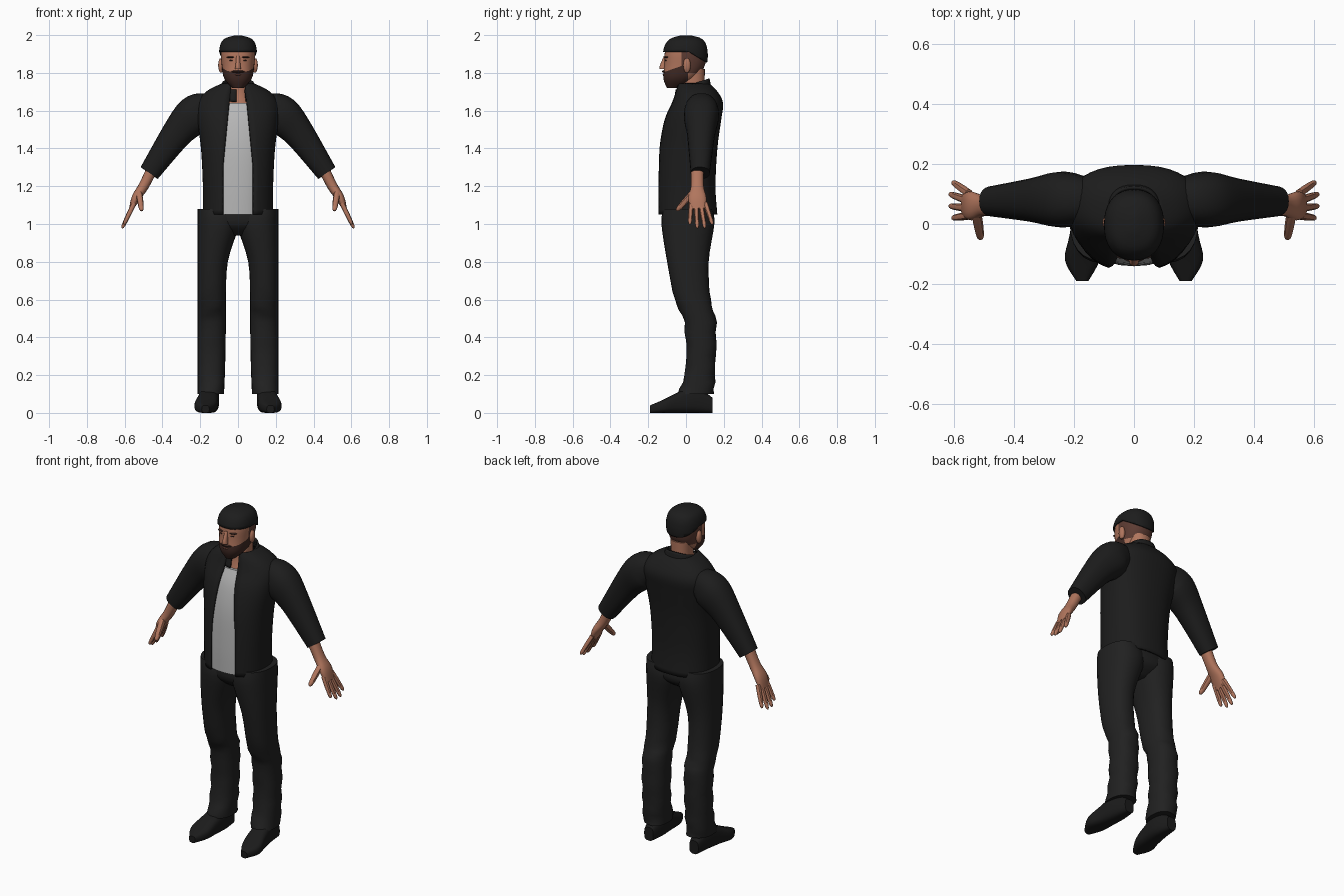
import bpy, bmesh
from math import sin, cos, pi, asin, copysign
from mathutils import Vector

if "Cube" in bpy.data.objects:
    bpy.data.objects.remove(bpy.data.objects["Cube"])


def material(name, *rgb):
    mat = bpy.data.materials.new(name)
    mat.use_nodes = True
    mat.diffuse_color = (*rgb, 1)
    mat.node_tree.nodes["Principled BSDF"].inputs["Base Color"].default_value = (*rgb, 1)
    return mat


SKIN = material("skin", .44, .18, .11)
BEARD = material("beard brown", .05, .022, .017)
STUBBLE = material("shaved hair brown", .11, .045, .033)
HAIR = material("hair black", .012, .012, .012)
JACKET = material("jacket black", .012, .012, .012)
TROUSERS = material("trouser charcoal", .015, .015, .015)
SHOE = material("shoe black", .011, .011, .011)
SHIRT = material("shirt grey", .47, .47, .47)
LIPS = material("lip brown", .2, .07, .05)


def smooth(keys, steps=4):
    """Catmull-Rom interpolation between tuples of ring sizes."""
    result = []
    last = len(keys) - 1
    for i in range(last):
        before, start, end, after = (keys[min(max(j, 0), last)] for j in range(i - 1, i + 3))
        for k in range(steps):
            t = k / steps
            result.append(tuple(
                q + t / 2 * (r - p + t * (2 * p - 5 * q + 4 * r - s + t * (3 * (q - r) + s - p)))
                for p, q, r, s in zip(before, start, end, after)))
    return result + [keys[last]]


def power(value, exponent):
    return copysign(abs(value) ** (2 / exponent), value)


def loop(centre, across, along, exponent=2.3, sides=24):
    """Rounded closed ring spanned by two half-axes."""
    angles = [2 * pi * i / sides for i in range(sides)]
    return [centre + across * power(sin(a), exponent) - along * power(cos(a), exponent) for a in angles]


def upright(keys, outer=None, sides=24):
    """Level rings from (z, half width, front, back), centred or lined up on an outer side."""
    rings = []
    for z, width, front, back in smooth(keys):
        x = outer - width if outer else 0
        rings.append(loop(Vector((x, (front + back) / 2, z)), Vector((width, 0, 0)),
                          Vector((0, (back - front) / 2, 0)), sides=sides))
    return rings


def open_front(keys, tilt=0, flap=0, sides=36):
    """Level rings like upright, but parted at the front by a gap that narrows upwards."""
    rings = []
    for z, width, front, back in smooth(keys):
        gap = min(.08, .08 - (z - 1.3) / 10)
        left, right = (asin((g / width) ** 1.2) for g in (gap, gap * (1 - flap)))
        middle, depth = (front + back) / 2, (back - front) / 2
        ring = []
        for i in range(sides + 1):
            angle = left + (2 * pi - left - right) * i / sides
            y = -depth * power(cos(angle), 2.4)
            ring.append(Vector((width * power(sin(angle), 2.4), middle + y, z + tilt * y)))
        rings.append(ring)
    return rings


def tube(keys, sides=16):
    """Rings along a path of (x, y, z, half depth, half thickness)."""
    path = smooth(keys)
    points = [Vector(key[:3]) for key in path]
    rings = []
    for i, (point, key) in enumerate(zip(points, path)):
        ahead = points[min(i + 1, len(points) - 1)]
        tangent = (ahead - points[max(i - 1, 0)]).normalized()
        side = Vector((0, 1, 0))
        side = (side - tangent * tangent.dot(side)).normalized()
        rings.append(loop(point, side * key[3], tangent.cross(side) * key[4], sides=sides))
    return rings


def finger(root, tip, radius):
    """Tapering tube with a rounded end."""
    root, tip = Vector(root), Vector(tip)
    return tube([(*root.lerp(tip, t), radius * taper, radius * taper)
                 for t, taper in ((0, 1), (.5, .95), (.9, .7), (1, .2))], sides=10)


def blob(centre, size):
    """Ellipsoid made of level rings."""
    angles = [pi * (i / 8 - .5) for i in range(9)]
    return [loop(Vector(centre) + Vector((0, 0, size[2] * sin(a))), Vector((size[0] * cos(a), 0, 0)),
                 Vector((0, size[1] * cos(a), 0)), sides=12) for a in angles[1:-1]]


def make(name, parts, mat, mirror=False, closed=True, thickness=0, edit=None, extra=()):
    bm = bmesh.new()
    for rings in parts:
        rows = [[bm.verts.new(point) for point in ring] for ring in rings]
        count = len(rows[0])
        for low, high in zip(rows, rows[1:]):
            for i in range(count if closed else count - 1):
                j = (i + 1) % count
                bm.faces.new((low[i], low[j], high[j], high[i]))
        if closed:
            bm.faces.new(rows[0])
            bm.faces.new(rows[-1])
    bmesh.ops.recalc_face_normals(bm, faces=bm.faces)
    if edit:
        edit(bm)
    mesh = bpy.data.meshes.new(name)
    bm.to_mesh(mesh)
    bm.free()
    for slot in (mat, *extra):
        mesh.materials.append(slot)
    ob = bpy.data.objects.new(name, mesh)
    bpy.context.collection.objects.link(ob)
    if thickness:
        solid = ob.modifiers.new("thickness", "SOLIDIFY")
        solid.thickness, solid.offset = thickness, 0
    if mirror:
        ob.modifiers.new("mirror", "MIRROR")
    bpy.ops.object.select_all(action="DESELECT")
    ob.select_set(True)
    bpy.context.view_layer.objects.active = ob
    bpy.ops.object.shade_smooth_by_angle(angle=.7)


# Open jacket, with the shirt as the same shape drawn inwards
torso = [(1.05, .18, -.15, .16), (1.2, .18, -.15, .15), (1.4, .19, -.14, .16), (1.55, .21, -.11, .18),
         (1.64, .21, -.07, .19), (1.7, .16, -.05, .16), (1.74, .08, -.04, .12)]
make("jacket_body", [open_front(torso)], JACKET, closed=False, thickness=.012)
make("shirt", [upright([(z, width - .02, front + .01, back - .03) for z, width, front, back in torso[:-2]])], SHIRT)
make("collar", [open_front([(1.68, .1, -.06, .13), (1.74, .08, -.05, .12)], tilt=.35, flap=.8)],
     JACKET, closed=False, thickness=.01)
sleeve = [(.13, 1.62, .07), (.2, 1.6, .095), (.25, 1.56, .1), (.33, 1.47, .08), (.47, 1.27, .055)]
make("sleeves", [tube([(x, .05 + z / 50, z, r * .92, r) for x, z, r in sleeve], sides=24)], JACKET, mirror=True)

# Hands: forearm with palm, four spread fingers and a thumb
hand = [tube([(.45, .06, 1.3, .035, .03), (.5, .06, 1.2, .034, .027), (.54, .06, 1.14, .048, .023),
              (.565, .065, 1.08, .04, .012)])]
for i in range(4):
    spread = i - 1.5
    bend = spread ** 2 / 100
    hand.append(finger((.55, .065 + spread * .025, 1.11), (.615 - bend / 2, .08 + spread * .04, .975 + bend), .013))
hand.append(finger((.525, .04, 1.17), (.51, -.05, 1.07), .017))
make("hands", hand, SKIN, mirror=True)


# Trousers with soft folds towards the ankle
def folds(bm):
    for vert in bm.verts:
        weight = min(1, max(0, (.7 - vert.co.z) * 4))
        vert.co.y += .006 * weight * sin(60 * vert.co.z + 25 * vert.co.x)


make("hips", [upright([(.94, .05, -.06, .07), (1, .2, -.12, .14), (1.1, .17, -.12, .13)])], TROUSERS)
make("trouser_legs", [upright([
    (1.08, .1, -.12, .14), (1, .11, -.13, .15), (.8, .08, -.1, .12), (.6, .075, -.06, .13),
    (.48, .075, -.01, .16), (.25, .073, 0, .155), (.1, .07, -.04, .15)], outer=.214)],
    TROUSERS, mirror=True, edit=folds)

# Shoes lofted from heel to toe
shoe = [(.14, .15, .03, .08), (.05, .15, .05, .14), (-.04, .16, .055, .11), (-.12, .172, .058, .07),
        (-.19, .172, .02, .04)]
make("shoes", [[loop(Vector((x, y, height / 2)), Vector((width, 0, 0)), Vector((0, 0, height / 2)), exponent=3)
                for y, x, width, height in smooth(shoe)]], SHOE, mirror=True)

# Head: skin, beard and shaved sides cut along clean lines
skull = [(1.72, .03, -.1, -.03), (1.77, .073, -.12, .05), (1.84, .086, -.115, .1), (1.92, .09, -.11, .104),
         (1.97, .068, -.08, .08), (1.99, .01, -.02, .02)]


def cut(bm, point, normal):
    everything = bm.verts[:] + bm.edges[:] + bm.faces[:]
    bmesh.ops.bisect_plane(bm, geom=everything, plane_co=point, plane_no=normal)


def paint_head(bm):
    cut(bm, (0, 0, 1.845), (0, -.35, 1))
    cut(bm, (0, -.025, 0), (0, 1, 0))
    cut(bm, (0, .01, 0), (0, 1, 0))
    cut(bm, (0, 0, 1.8), (0, 0, 1))
    for face in bm.faces:
        middle = face.calc_center_median()
        if middle.y < .01 and middle.z < 1.845 + .35 * middle.y:
            face.material_index = 1
        elif middle.y > -.025 and middle.z > 1.8:
            face.material_index = 2


def trim_hair(bm):
    cut(bm, (0, 0, 1.91), (0, 0, 1))
    cut(bm, (0, 0, 1.92), (0, .6, 1))
    centres = {face: face.calc_center_median() for face in bm.faces}
    below = [face for face, c in centres.items() if c.z < min(1.91, 1.92 - .6 * c.y)]
    bmesh.ops.delete(bm, geom=below, context="FACES")


make("head", [upright(skull, sides=36)], SKIN, edit=paint_head, extra=(BEARD, STUBBLE))
grown = [(z + .005, width + .005, front - .005, back + .005) for z, width, front, back in skull]
make("hair", [upright(grown, sides=36)], HAIR, thickness=.008, edit=trim_hair)
make("neck", [upright([(1.62, .09, -.05, .12), (1.7, .06, -.03, .1), (1.82, .06, -.03, .1)])], SKIN)

# Facial features
make("nose", [upright([(1.82, .016, -.14, -.1), (1.84, .013, -.138, -.1), (1.89, .009, -.117, -.1)])], SKIN)
make("ears", [blob((.09, .005, 1.84), (.015, .02, .04))], SKIN, mirror=True)
make("eyes", [blob((.034, -.1, 1.866), (.012, .012, .005))], BEARD, mirror=True)
make("eyebrows", [blob((.036, -.1, 1.883), (.024, .016, .005))], BEARD, mirror=True)
make("moustache", [blob((0, -.11, 1.807), (.036, .017, .008))], BEARD)
make("lips", [blob((0, -.11, 1.79), (.02, .015, .005))], LIPS)
